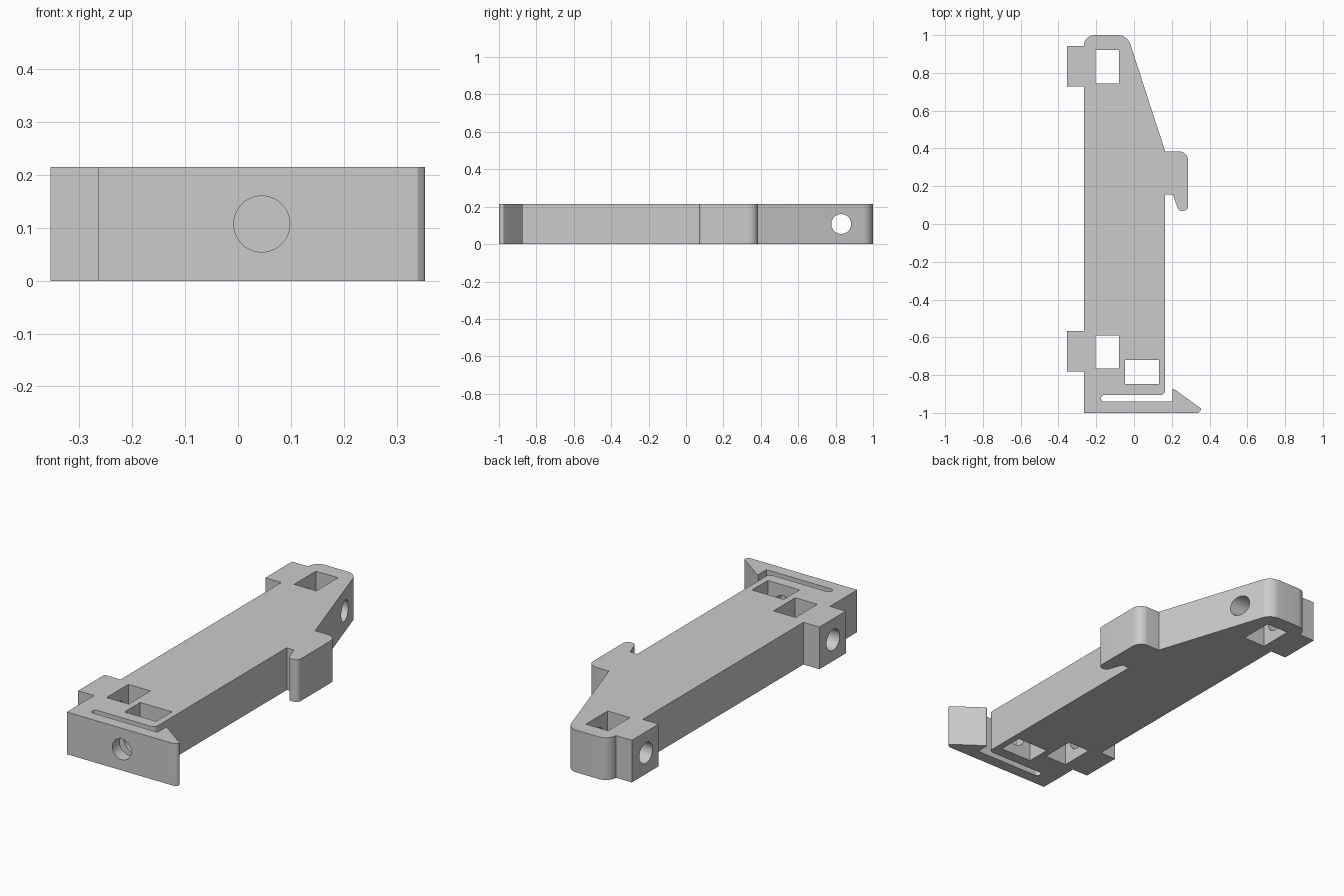
import bpy, bmesh, math
from mathutils import Vector

cube = bpy.data.objects.get("Cube")
if cube:
    bpy.data.objects.remove(cube, do_unlink=True)

HEIGHT = 0.215
MID = HEIGHT / 2
HOLE_RADIUS = 0.053

grey = bpy.data.materials.new("light_grey")
grey.use_nodes = True
colour = (0.6, 0.6, 0.6, 1)
grey.diffuse_color = colour
grey.node_tree.nodes["Principled BSDF"].inputs["Base Color"].default_value = colour


def fillet(corners, steps=10):
    """Turn (x, y, radius) corners into a rounded outline."""
    out = []
    for i, (x, y, r) in enumerate(corners):
        p = Vector((x, y))
        if r == 0:
            out.append(p)
            continue
        a = (Vector(corners[i - 1][:2]) - p).normalized()
        b = (Vector(corners[(i + 1) % len(corners)][:2]) - p).normalized()
        half = a.angle(b) / 2
        centre = p + (a + b).normalized() * (r / math.sin(half))
        start = p + a * (r / math.tan(half)) - centre
        end = p + b * (r / math.tan(half)) - centre
        sweep = start.angle(end)
        for k in range(steps + 1):
            t = k / steps
            arc = start * math.sin((1 - t) * sweep) + end * math.sin(t * sweep)
            out.append(centre + arc / math.sin(sweep))
    return out


def prism(name, outline, z0, z1):
    """Extrude a flat outline upwards."""
    bm = bmesh.new()
    face = bm.faces.new([bm.verts.new((p[0], p[1], z0)) for p in outline])
    top = bmesh.ops.extrude_face_region(bm, geom=[face])["geom"]
    bmesh.ops.translate(bm, vec=(0, 0, z1 - z0),
                        verts=[v for v in top if isinstance(v, bmesh.types.BMVert)])
    bmesh.ops.recalc_face_normals(bm, faces=bm.faces)
    mesh = bpy.data.meshes.new(name)
    bm.to_mesh(mesh)
    bm.free()
    obj = bpy.data.objects.new(name, mesh)
    bpy.context.collection.objects.link(obj)
    mesh.materials.append(grey)
    return obj


def cut(target, cutter):
    cutter.hide_render = True
    mod = target.modifiers.new("cut", "BOOLEAN")
    mod.operation = "DIFFERENCE"
    mod.solver = "EXACT"
    mod.object = cutter
    bpy.context.view_layer.objects.active = target
    bpy.ops.object.modifier_apply(modifier=mod.name)
    bpy.data.objects.remove(cutter, do_unlink=True)


def window(x0, x1, y0, y1):
    return prism("window_cutter", [(x0, y0), (x1, y0), (x1, y1), (x0, y1)],
                 -0.1, HEIGHT + 0.1)


def bore(start, end):
    """Round cutter between two points at mid height."""
    a, b = Vector((*start, MID)), Vector((*end, MID))
    bpy.ops.mesh.primitive_cylinder_add(
        vertices=48, radius=HOLE_RADIUS, depth=(b - a).length, location=(a + b) / 2,
        rotation=(b - a).to_track_quat("Z", "Y").to_euler())
    obj = bpy.context.object
    obj.data.materials.append(grey)
    return obj


LEFT, TAB, RIGHT = -0.265, -0.355, 0.165
corners = [
    # front plate with its barbed tip
    (LEFT, -1, 0), (0.34, -1, 0.01), (0.362, -0.982, 0.012),
    (0.213, -0.874, 0.006), (0.205, -0.874, 0), (0.205, -0.94, 0),
    # slot behind the plate
    (-0.175, -0.94, 0.017), (-0.175, -0.905, 0.017), (RIGHT, -0.905, 0.025),
    # side hook
    (RIGHT, 0.157, 0), (0.205, 0.157, 0), (0.236, 0.07, 0.022),
    (0.287, 0.07, 0.026), (0.287, 0.385, 0.05), (RIGHT, 0.385, 0),
    # tapered back end
    (-0.035, 1, 0.07), (LEFT, 1, 0.055),
    # two side tabs
    (LEFT, 0.943, 0), (TAB, 0.943, 0), (TAB, 0.727, 0), (LEFT, 0.727, 0),
    (LEFT, -0.567, 0), (TAB, -0.567, 0), (TAB, -0.78, 0), (LEFT, -0.78, 0),
]
body = prism("latch_body", fillet(corners), 0, HEIGHT)

# square windows
for x0, x1, y0, y1 in [(-0.205, -0.08, 0.745, 0.92),
                       (-0.205, -0.08, -0.765, -0.59),
                       (-0.047, 0.132, -0.847, -0.72)]:
    cut(body, window(x0, x1, y0, y1))

# round bores: through the back end, into the front tab, through the plate
cut(body, bore((-0.5, 0.83), (0.3, 0.83)))
cut(body, bore((-0.5, -0.677), (-0.15, -0.677)))
cut(body, bore((0.045, -1.1), (0.045, -0.8)))

bpy.ops.object.select_all(action="DESELECT")
body.select_set(True)
bpy.context.view_layer.objects.active = body
bpy.ops.object.shade_smooth_by_angle(angle=math.radians(30))
